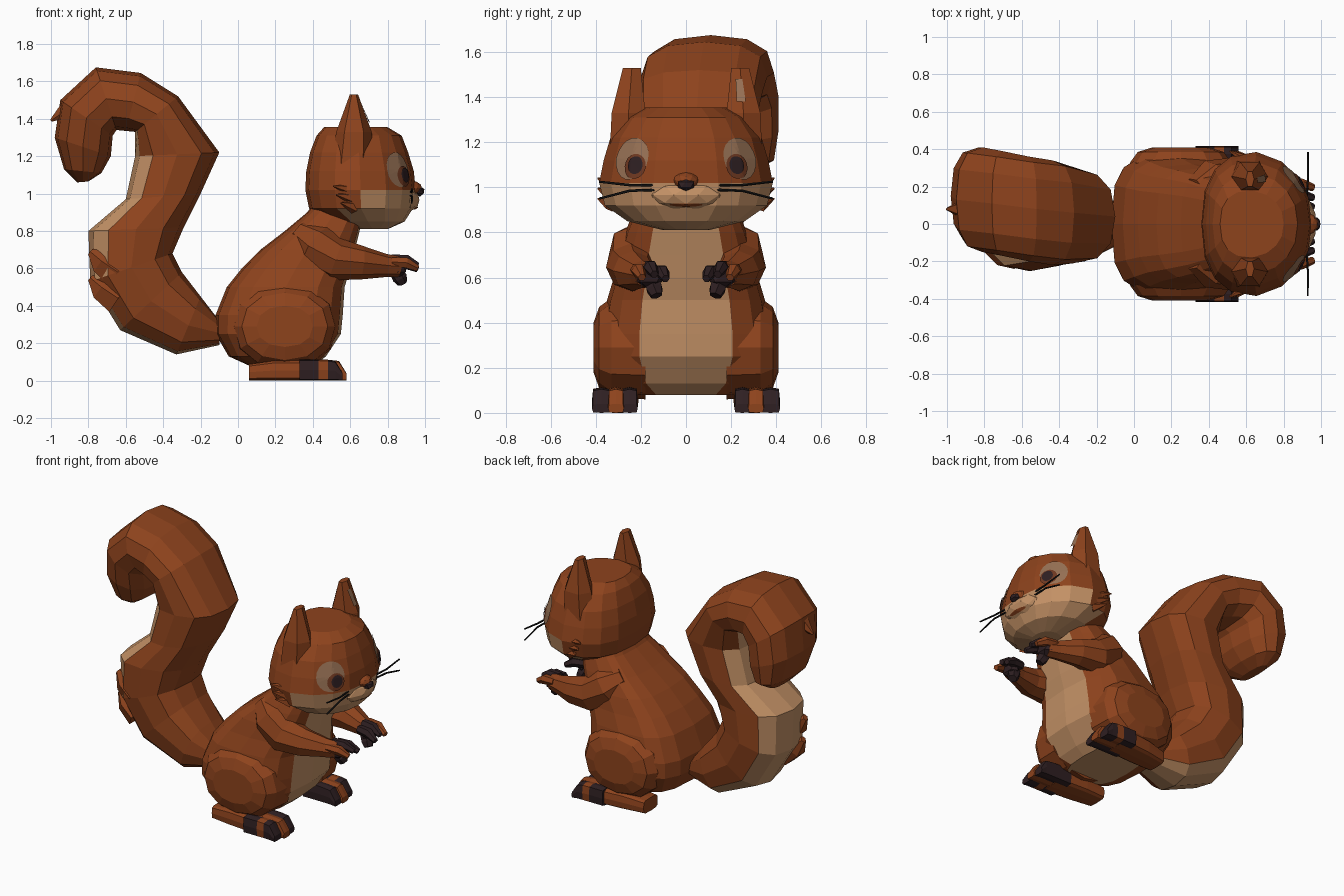
import bpy, bmesh, math
from mathutils import Vector
from mathutils.bvhtree import BVHTree

if "Cube" in bpy.data.objects:
    bpy.data.objects.remove(bpy.data.objects["Cube"])


def material(name, r, g, b):
    m = bpy.data.materials.new(name)
    m.diffuse_color = (r, g, b, 1)
    m.use_nodes = True
    m.node_tree.nodes["Principled BSDF"].inputs["Base Color"].default_value = m.diffuse_color
    return m


BROWN = material("rust fur", 0.27, 0.056, 0.012)
TAN = material("cream fur", 0.56, 0.29, 0.135)
DARK = material("dark paw", 0.028, 0.014, 0.016)
PATCH = material("eye patch", 0.31, 0.165, 0.09)
IRIS = material("iris brown", 0.16, 0.04, 0.015)
BLACK = material("whisker black", 0.008, 0.008, 0.008)


def make(name, bm, mats):
    bmesh.ops.recalc_face_normals(bm, faces=bm.faces)
    me = bpy.data.meshes.new(name)
    bm.to_mesh(me)
    bm.free()
    for m in mats:
        me.materials.append(m)
    ob = bpy.data.objects.new(name, me)
    bpy.context.collection.objects.link(ob)
    return ob


def loft(name, rings, mats, rule=None):
    """Skin a list of rings; rule(centre, segment, side) gives the material."""
    bm = bmesh.new()
    vs = [[bm.verts.new(p) for p in r] for r in rings]
    n = len(rings[0])
    made = []
    for i in range(len(vs) - 1):
        for j in range(n):
            k = (j + 1) % n
            f = bm.faces.new((vs[i][j], vs[i][k], vs[i + 1][k], vs[i + 1][j]))
            made.append((f, i, j))
    made.append((bm.faces.new(vs[0]), -1, -1))
    made.append((bm.faces.new(vs[-1]), -2, -1))
    if rule:
        for f, i, j in made:
            f.material_index = rule(f.calc_center_median(), i, j)
    return make(name, bm, mats)


def oval(c, u, v, n, p=1.0):
    """Superellipse ring around c with half axes u and v."""
    def sp(t):
        return math.copysign(abs(t) ** p, t) if abs(t) > 1e-6 else 0
    return [c + u * sp(math.cos(2 * math.pi * j / n)) + v * sp(math.sin(2 * math.pi * j / n))
            for j in range(n)]


def stack(sections, n, p, taper=0.0):
    """Horizontal rings from (z, x back, x front, half width), narrowed to the front."""
    rings = []
    for z, a, b, w in sections:
        c, r = (a + b) / 2, (b - a) / 2
        ring = oval(Vector((c, 0, z)), Vector((r, 0, 0)), Vector((0, w, 0)), n, p)
        for q in ring:
            q.y *= 1 - taper * max(0, (q.x - c) / r - .15)
        rings.append(ring)
    return rings


def tube(name, pts, mat, s=1, n=8):
    """Round tube through (x, y, z, radius); s mirrors across y."""
    c = [Vector((x, y * s, z)) for x, y, z, r in pts]
    rings = []
    for i, q in enumerate(pts):
        t = (c[min(i + 1, len(c) - 1)] - c[max(i - 1, 0)]).normalized()
        u = t.cross(Vector((0, 0, 1))).normalized()
        rings.append(oval(c[i], u * q[3], t.cross(u) * q[3], n))
    return loft(name, rings, [mat])


def ball(name, loc, size, mat, sub=2):
    bm = bmesh.new()
    bmesh.ops.create_icosphere(bm, subdivisions=sub, radius=1)
    for v in bm.verts:
        v.co = Vector((v.co[k] * size[k] + loc[k] for k in range(3)))
    return make(name, bm, [mat])


def decal(name, target, c, d, ru, rz, mat, lift):
    """Thin oval plate pressed on to a target, seen along d."""
    me = target.data
    tree = BVHTree.FromPolygons([v.co for v in me.vertices], [p.vertices for p in me.polygons])
    c, d = Vector(c), Vector(d).normalized()
    u = Vector((0, 0, 1)).cross(d).normalized()
    w = d.cross(u)

    def press(p):
        hit = tree.ray_cast(p + d * 0.5, -d)[0]
        return (hit or p) + d * lift
    bm = bmesh.new()
    mid = bm.verts.new(press(c))
    prev = None
    for k in range(1, 6):
        row = [bm.verts.new(press(p)) for p in oval(c, u * ru * k / 5, w * rz * k / 5, 18)]
        for j in range(18):
            m = (j + 1) % 18
            bm.faces.new((mid, row[j], row[m]) if prev is None else (prev[j], row[j], row[m], prev[m]))
        prev = row
    return make(name, bm, [mat])


# Body with cream belly
loft("body", stack([(.08, .06, .41, .24), (.13, -.05, .47, .32), (.25, -.12, .55, .375),
                    (.35, -.12, .56, .375), (.5, -.06, .57, .35), (.6, .02, .60, .32),
                    (.7, .12, .625, .30), (.8, .25, .65, .27), (.9, .37, .67, .23),
                    (.97, .42, .70, .2)], 16, .62), [BROWN, TAN],
     lambda c, i, j: int(j in (0, 15) or i == -1))

# Head with cream cheeks
head = loft("head", stack([(.81, .64, .80, .10), (.85, .50, .89, .26), (.92, .38, .935, .36),
                           (1.02, .36, .95, .385), (1.12, .365, .94, .365), (1.22, .385, .91, .335),
                           (1.31, .42, .875, .27), (1.355, .46, .80, .18)], 16, .8, .25), [BROWN, TAN],
            lambda c, i, j: int(c.z < 1.02 and c.x > .6))
muzzle = ball("muzzle", (.865, 0, .965), (.11, .18, .075), TAN)
ball("nose_bridge", (.92, 0, 1.03), (.065, .06, .04), BROWN)
ball("nose", (.972, 0, 1.012), (.028, .042, .028), DARK, 1)
decal("mouth", muzzle, (.95, 0, .922), (1, 0, -.25), .075, .01, BROWN, .005)

# Tail: outer point, inner point, centre y, half width
TAIL = [(-.10, .32, -.10, .19, 0, .12), (-.2, .45, -.33, .14, 0, .2), (-.3, .58, -.63, .27, 0, .23),
        (-.35, .68, -.79, .53, 0, .25), (-.29, .82, -.80, .8, 0, .25), (-.2, 1.0, -.60, .97, .03, .25),
        (-.1, 1.22, -.55, 1.2, .04, .25), (-.32, 1.52, -.55, 1.33, .06, .28),
        (-.52, 1.645, -.6, 1.335, .08, .28), (-.76, 1.675, -.65, 1.34, .11, .28),
        (-.95, 1.5, -.67, 1.31, .13, .28), (-.98, 1.3, -.68, 1.2, .15, .26),
        (-.93, 1.13, -.73, 1.11, .17, .22), (-.86, 1.06, -.80, 1.065, .17, .12)]
rings = []
for rx, rz, lx, lz, y, w in TAIL:
    a, b = Vector((rx, y, rz)), Vector((lx, y, lz))
    rings.append(oval((a + b) / 2, (a - b) / 2, Vector((0, w, 0)), 12, .8))
loft("tail", rings, [BROWN, TAN],
     lambda c, i, j: int(0 <= i < 7 and (j in (5, 6) or (i < 6 and j == 4) or (i in (3, 4, 5) and j == 7))))

# Tufts behind the tail and at the tail tip
for z, y in ((.5, -.12), (.64, -.14)):
    tube("tail_tuft", [(-.64, y, z - .06, .10), (-.73, y, z, .08), (-.79, y, z + .05, .02)], BROWN, 1, 6)
tube("tail_tip_tuft", [(-.9, .08, 1.46, .06), (-1.0, .08, 1.39, .008)], BROWN, 1, 6)

for s in (1, -1):
    # Ears, with a pale lining patch inside the left one
    ear = [oval(Vector((x, s * y, z)), Vector((rx, 0, 0)), Vector((0, ry, 0)), 6, .9)
           for x, y, z, rx, ry in [(.61, .25, 1.15, .11, .10), (.62, .255, 1.33, .095, .085),
                                   (.62, .24, 1.53, .022, .045)]]
    loft("ear", ear, [BROWN])
    if s > 0:
        bm = bmesh.new()
        for q in ((.705, .225, 1.38), (.70, .265, 1.38), (.66, .25, 1.48), (.66, .22, 1.48)):
            bm.verts.new(q)
        bm.faces.new(bm.verts)
        make("inner_ear", bm, [PATCH])

    # Eyes
    d = (.7, s * .71, .1)
    decal("eye_patch", head, (.84, s * .225, 1.125), d, .09, .095, PATCH, .006)
    decal("iris", head, (.865, s * .205, 1.09), d, .055, .056, IRIS, .011)
    decal("pupil", head, (.87, s * .2, 1.095), d, .036, .04, DARK, .016)

    # Cheek tufts and whiskers
    for z, x in ((1.03, .51), (.985, .525), (.94, .55)):
        tube("cheek_tuft", [(.62, .33, z - .015, .035), (x, .39, z + .01, .004)], BROWN, s, 5)
    tube("whisker", [(.92, .1, 1.01, .006), (.93, .25, 1.01, .006), (.93, .385, 1.025, .005)], BLACK, s, 5)
    tube("whisker", [(.92, .1, .99, .006), (.93, .25, .985, .006), (.93, .385, .95, .005)], BLACK, s, 5)

    # Arms and hands
    tube("arm", [(.33, .17, .79, .08), (.42, .215, .72, .13), (.53, .24, .645, .115),
                 (.66, .235, .63, .09), (.79, .195, .615, .062), (.86, .175, .61, .055)], BROWN, s)
    ball("palm", (.865, s * .165, .605), (.045, .07, .055), DARK, 1)
    for y, z, m in ((.22, .63, BROWN), (.165, .645, DARK), (.115, .625, DARK)):
        tube("finger", [(.82, y, z + .005, .028), (.9, y - .01, z, .032), (.96, y - .025, z - .03, .018)],
             m, s, 6)
    tube("thumb", [(.84, .15, .59, .035), (.865, .14, .55, .04), (.88, .13, .52, .028)], DARK, s, 6)

    # Thighs
    thigh = [oval(Vector((x, s * y, .29)), Vector((r, 0, 0)), Vector((0, 0, h)), 12, .9)
             for x, y, r, h in ((.25, .18, .28, .23), (.25, .33, .27, .22), (.25, .385, .23, .18),
                                (.25, .41, .15, .11))]
    loft("thigh", thigh, [BROWN])

    # Feet, splayed outwards, with dark toes
    foot = [oval(Vector((x, s * y, h / 2)), Vector((0, w, 0)), Vector((0, 0, h / 2)), 12, .45)
            for x, y, w, h in ((.06, .29, .075, .09), (.2, .30, .09, .11), (.42, .315, .095, .11))]
    loft("foot", foot, [BROWN])
    for y, w, x, bands in ((.375, .042, .56, (1, 0, 1, 1)), (.31, .035, .58, (0, 0, 0, 0)),
                           (.25, .036, .57, (1, 1, 1, 1))):
        toe = [oval(Vector((a, s * y, h / 2)), Vector((0, w, 0)), Vector((0, 0, h / 2)), 8, .4)
               for a, h in ((.33, .114), (.43, .114), (.48, .112), (x - .04, .105), (x, .04))]
        loft("toe", toe, [BROWN, DARK], lambda c, i, j: bands[i])
